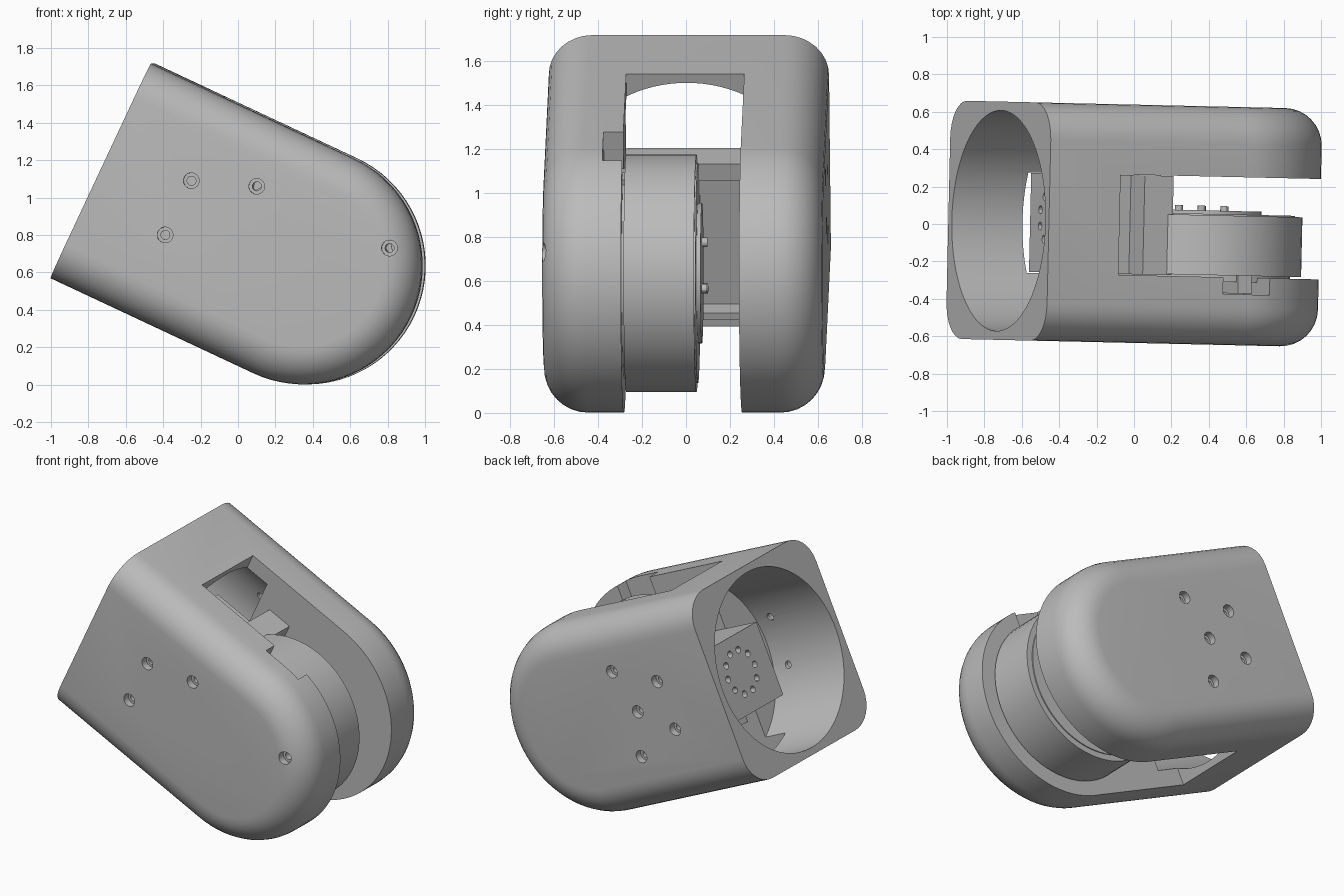
import bpy, bmesh, math
from mathutils import Matrix, Vector

if "Cube" in bpy.data.objects:
    bpy.data.objects.remove(bpy.data.objects["Cube"])

grey = bpy.data.materials.new("light_grey")
grey.use_nodes = True
COLOUR = (0.5, 0.5, 0.5, 1)
grey.diffuse_color = COLOUR
grey.node_tree.nodes["Principled BSDF"].inputs["Base Color"].default_value = COLOUR

# Joint frame: origin on the motor axis, local x toward the round end, y along the axis
FRAME = (Matrix.Translation((0.36, -0.007, 0.635)) @ Matrix.Rotation(math.radians(-1.3), 4, "Z")
         @ Matrix.Rotation(math.radians(25.1), 4, "Y"))
R, HALF_WIDTH = 0.634, 0.637
OPEN, BORE_END, BORE_R = -1.197, -0.61, 0.59


def finish(name, bm):
    bmesh.ops.recalc_face_normals(bm, faces=bm.faces)
    mesh = bpy.data.meshes.new(name)
    bm.to_mesh(mesh)
    bm.free()
    mesh.materials.append(grey)
    ob = bpy.data.objects.new(name, mesh)
    ob.matrix_world = FRAME
    bpy.context.collection.objects.link(ob)
    return ob


def box(name, x, y, z):
    bm = bmesh.new()
    bmesh.ops.create_cube(bm, size=1)
    for v in bm.verts:
        v.co = [lo + (c + 0.5) * (hi - lo) for c, (lo, hi) in zip(v.co, (x, y, z))]
    return finish(name, bm)


def cylinder(name, axis, r, lo, hi, a=0, b=0, sides=64):
    """Cylinder along local X or Y; a, b locate it across the axis."""
    bm = bmesh.new()
    bmesh.ops.create_cone(bm, cap_ends=True, segments=sides, radius1=r, radius2=r, depth=hi - lo)
    mid = (lo + hi) / 2
    if axis == "X":
        turn, pos = Matrix.Rotation(math.pi / 2, 4, "Y"), (mid, a, b)
    else:
        turn, pos = Matrix.Rotation(math.pi / 2, 4, "X"), (a, mid, b)
    bm.transform(Matrix.Translation(pos) @ turn)
    return finish(name, bm)


def activate(ob):
    bpy.ops.object.select_all(action="DESELECT")
    ob.select_set(True)
    bpy.context.view_layer.objects.active = ob


def cut(ob, *cutters):
    for cutter in cutters:
        mod = ob.modifiers.new("cut", "BOOLEAN")
        mod.operation, mod.solver, mod.object = "DIFFERENCE", "EXACT", cutter
        bpy.context.view_layer.update()
        activate(ob)
        bpy.ops.object.modifier_apply(modifier=mod.name)
        bpy.data.objects.remove(cutter)


def smooth(ob):
    activate(ob)
    bpy.ops.object.shade_smooth_by_angle(angle=math.radians(30))


def new_verts(result):
    return [g for g in result["geom"] if isinstance(g, bmesh.types.BMVert)]


# Housing: half-stadium prism with rounded rims, left square at the open end
bm = bmesh.new()
arc = [math.radians(-90 + 180 * i / 40) for i in range(41)]
outline = [(OPEN, -R)] + [(R * math.cos(t), R * math.sin(t)) for t in arc] + [(OPEN, R)]
cap = bm.faces.new([bm.verts.new((x, -HALF_WIDTH, z)) for x, z in outline])
side = bmesh.ops.extrude_face_region(bm, geom=[cap])
bmesh.ops.translate(bm, vec=(0, 2 * HALF_WIDTH, 0), verts=new_verts(side))
rims = [e for e in bm.edges
        if abs(e.verts[0].co.y - e.verts[1].co.y) < 0.01
        and not all(abs(v.co.x - OPEN) < 0.01 for v in e.verts)]
bmesh.ops.bevel(bm, geom=rims, offset=0.2, segments=8, profile=0.5, affect="EDGES")

# Round bore sunk into the open end: ring face, wall and floor
end_face = next(f for f in bm.faces if all(abs(v.co.x - OPEN) < 0.001 for v in f.verts))
border = list(end_face.edges)
bmesh.ops.delete(bm, geom=[end_face], context="FACES_ONLY")
rim = bmesh.ops.create_circle(bm, segments=96, radius=BORE_R,
                              matrix=Matrix.Translation((OPEN, 0, 0)) @ Matrix.Rotation(math.pi / 2, 4, "Y"))
circle = list({e for v in rim["verts"] for e in v.link_edges})
bmesh.ops.triangle_fill(bm, edges=border + circle, use_beauty=True)
wall = bmesh.ops.extrude_edge_only(bm, edges=circle)
bmesh.ops.translate(bm, vec=(BORE_END - OPEN, 0, 0), verts=new_verts(wall))
floor = [g for g in wall["geom"] if isinstance(g, bmesh.types.BMEdge)
         and all(abs(v.co.x - BORE_END) < 0.001 for v in g.verts)]
bmesh.ops.holes_fill(bm, edges=floor, sides=0)
housing = finish("housing", bm)

# Fork slot and the cable notch in the front arm
cut(housing,
    box("slot", (-0.78, 1), (-0.275, 0.262), (-1, 1)),
    box("notch", (-0.16, 0.12), (-0.365, -0.2), (0.3, 1)))

# Counterbored screw holes, listed as world x and z on each side
front_holes = [(-0.25, 1.09), (-0.39, 0.8), (0.1, 1.06), (0.81, 0.73)]
back_holes = [(-0.23, 1.1), (-0.37, 0.81), (0.12, 1.07), (-0.08, 0.85), (-0.11, 0.55)]
for sign, spots in ((-1, front_holes), (1, back_holes)):
    for x, z in spots:
        p = FRAME.inverted() @ Vector((x, sign * 0.64, z))
        for r, inner in ((0.042, 0.59), (0.024, 0.2)):
            lo, hi = sorted((sign * inner, sign * 0.7))
            cut(housing, cylinder("hole", "Y", r, lo, hi, p.x, p.z, 20))
smooth(housing)

# Motor drum, mounting flange and output disc on the joint axis
for name, r, lo, hi in (("motor_drum", 0.54, -0.265, 0.055),
                        ("motor_flange", 0.48, -0.3, -0.26),
                        ("drum_lip", 0.5, 0.05, 0.062),
                        ("output_disc", 0.32, 0.055, 0.08)):
    smooth(cylinder(name, "Y", r, lo, hi))
for i in range(3):
    t = math.tau * i / 3 + math.radians(115)
    smooth(cylinder("disc_bolt", "Y", 0.022, 0.07, 0.105, 0.14 * math.cos(t), 0.14 * math.sin(t), 12))

# Cable post standing in the notch
box("cable_post", (-0.01, 0.07), (-0.36, -0.25), (0.3, 0.5))

# U-shaped bracket holding the motor
WIDE = (-0.27, 0.26)
box("bracket_back", (-0.52, -0.45), WIDE, (-0.4, 0.385))
for name, z in (("bracket_upper_arm", (0.3, 0.385)), ("bracket_lower_arm", (-0.4, -0.365))):
    box(name, (-0.52, -0.35), WIDE, z)

# Wrist block inside the bore, with a ring of bolt holes
block = box("wrist_block", (-0.88, -0.5), WIDE, (-0.28, 0.21))
for i in range(10):
    t = math.tau * i / 10
    cut(block, cylinder("ring_hole", "X", 0.022, -0.95, -0.83,
                        0.02 + 0.14 * math.cos(t), 0.14 * math.sin(t) - 0.02, 12))
smooth(block)
